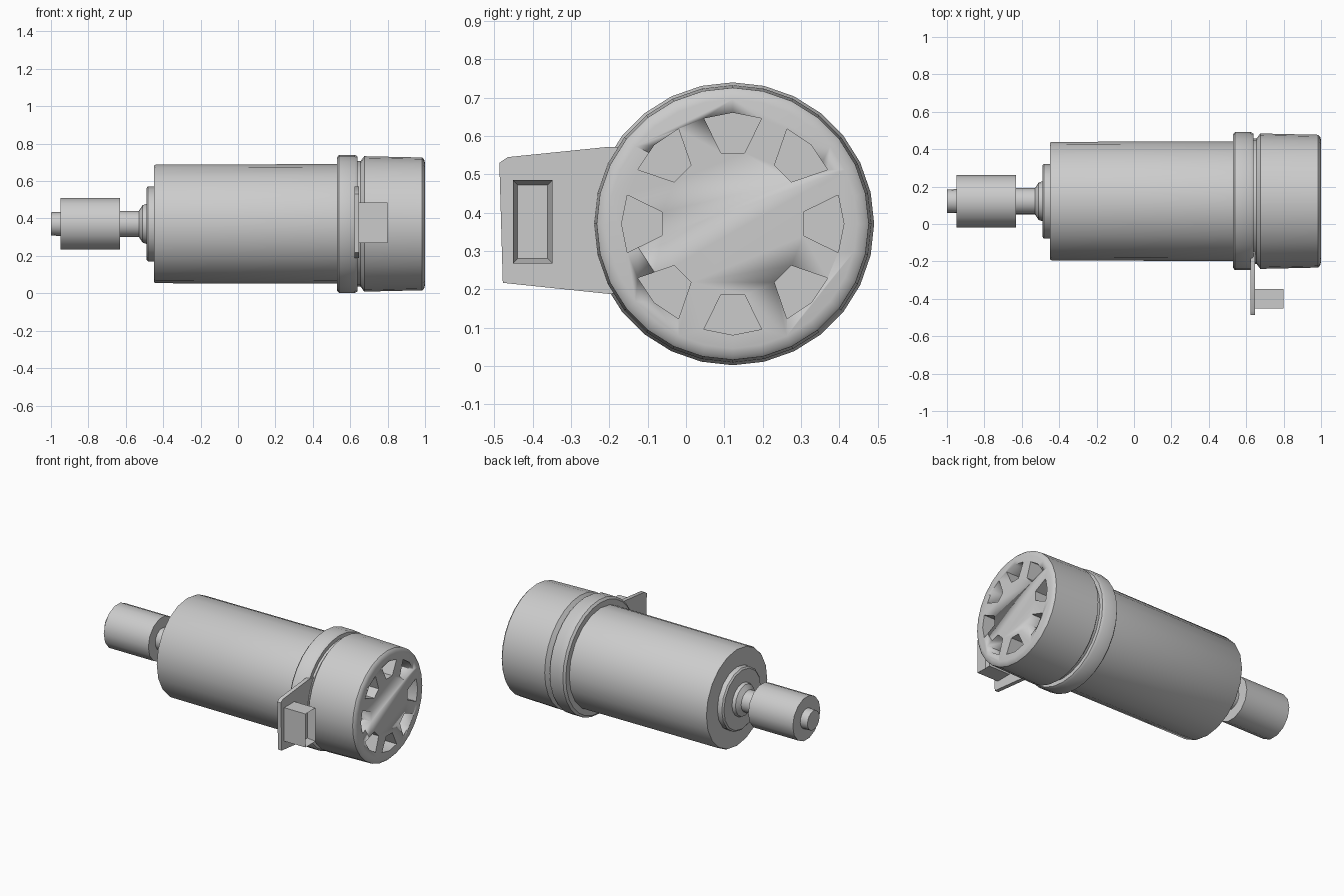
import bpy, bmesh
from math import sin, cos, pi
from mathutils import Matrix, Vector

if "Cube" in bpy.data.objects:
    bpy.data.objects.remove(bpy.data.objects["Cube"])

CY, CZ = 0.122, 0.371   # main axis runs along x


def finish(name, bm, angle=0.6):
    bmesh.ops.recalc_face_normals(bm, faces=bm.faces)
    me = bpy.data.meshes.new(name)
    bm.to_mesh(me)
    bm.free()
    ob = bpy.data.objects.new(name, me)
    bpy.context.collection.objects.link(ob)
    bpy.ops.object.select_all(action='DESELECT')
    ob.select_set(True)
    bpy.context.view_layer.objects.active = ob
    bpy.ops.object.shade_smooth_by_angle(angle=angle)
    return ob


def lathe(name, profile, sides):
    """Closed turned part from (x, radius) pairs."""
    bm = bmesh.new()
    rings = []
    for x, r in profile:
        rings.append([bm.verts.new((x, CY + r * cos(2 * pi * i / sides),
                                    CZ + r * sin(2 * pi * i / sides)))
                      for i in range(sides)])
    for a, b in zip(rings, rings[1:]):
        for i in range(sides):
            j = (i + 1) % sides
            bm.faces.new((a[i], a[j], b[j], b[i]))
    bm.faces.new(rings[0])
    bm.faces.new(rings[-1])
    return finish(name, bm)


def prism(bm, pts, x0, x1):
    """Extrude a (y, z) outline between two x positions."""
    a = [bm.verts.new((x0, y, z)) for y, z in pts]
    b = [bm.verts.new((x1, y, z)) for y, z in pts]
    bm.faces.new(a)
    end = bm.faces.new(b)
    for i in range(len(pts)):
        j = (i + 1) % len(pts)
        bm.faces.new((a[i], a[j], b[j], b[i]))
    return end


# Output shaft and pinion
lathe("shaft", [(-1.0, 0.062), (-0.94, 0.065), (-0.64, 0.07), (-0.53, 0.07),
                (-0.51, 0.10), (-0.48, 0.11)], 16)
lathe("pinion", [(-0.95, 0.141), (-0.63, 0.141)], 14)

# Bearing flange and motor body
lathe("bearing_flange", [(-0.49, 0.19), (-0.482, 0.2), (-0.44, 0.2)], 16)
lathe("motor_body", [(-0.45, 0.312), (-0.44, 0.317), (0.55, 0.32)], 20)

# Raised collar and the neck behind the cap
lathe("collar", [(0.528, 0.355), (0.54, 0.369), (0.625, 0.369), (0.64, 0.36)], 28)
lathe("neck", [(0.62, 0.335), (0.70, 0.335)], 28)

# End cap with eight tapered vent pockets
cap = lathe("end_cap", [(0.655, 0.335), (0.675, 0.362), (0.985, 0.355),
                        (0.995, 0.345), (1.0, 0.325)], 28)
bm = bmesh.new()
for k in range(8):
    rot = Matrix.Rotation(k * pi / 4, 2)
    pts = [rot @ Vector(p) for p in
           ((0.185, -0.031), (0.185, 0.031), (0.275, 0.075), (0.29, 0), (0.275, -0.075))]
    prism(bm, [(CY + p.x, CZ + p.y) for p in pts], 0.89, 1.05)
cutter = finish("vent_cutter", bm)
cutter.hide_render = True
mod = cap.modifiers.new("vents", 'BOOLEAN')
mod.object = cutter
mod.operation = 'DIFFERENCE'
mod.solver = 'EXACT'
bpy.context.view_layer.objects.active = cap
bpy.ops.object.modifier_apply(modifier=mod.name)
bpy.data.objects.remove(cutter)

# Side bracket plate
bm = bmesh.new()
prism(bm, [(-0.478, 0.217), (-0.2, 0.188), (-0.05, 0.2), (-0.05, 0.56),
           (-0.2, 0.572), (-0.465, 0.545), (-0.487, 0.53)], 0.622, 0.648)
finish("bracket_plate", bm)

# Electrical socket with a shallow recess
bm = bmesh.new()
end = prism(bm, [(-0.452, 0.268), (-0.348, 0.268), (-0.348, 0.485), (-0.452, 0.485)],
            0.64, 0.80)
bmesh.ops.recalc_face_normals(bm, faces=bm.faces)
bmesh.ops.inset_region(bm, faces=[end], thickness=0.018)
bmesh.ops.translate(bm, verts=list(end.verts), vec=(-0.05, 0, 0))
finish("socket", bm)
